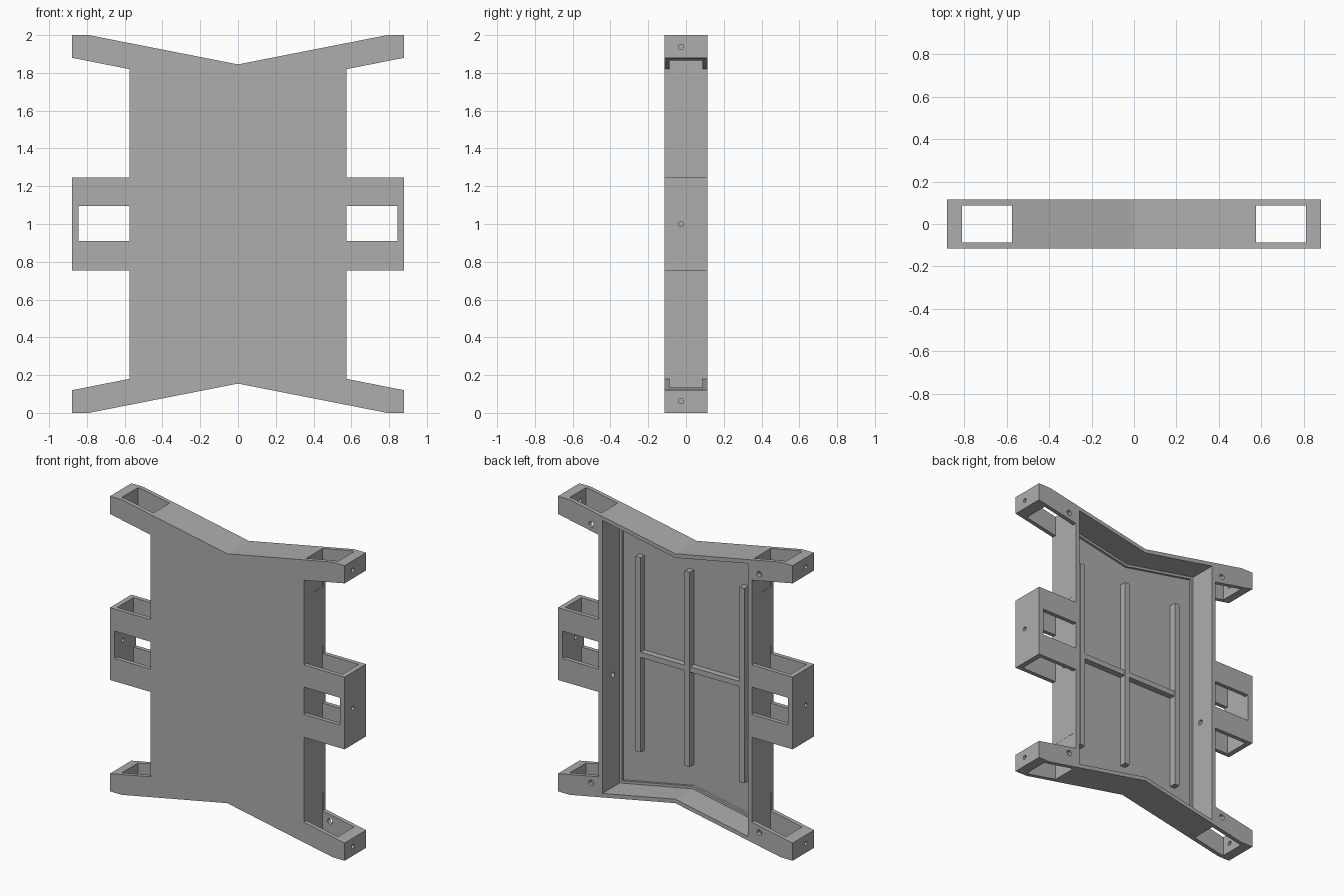
import bpy, bmesh, math
from mathutils import Matrix, Vector

cube = bpy.data.objects.get("Cube")
if cube:
    bpy.data.objects.remove(cube, do_unlink=True)

grey = bpy.data.materials.new("plain grey")
grey.use_nodes = True
colour = (0.42, 0.42, 0.42, 1)
grey.diffuse_color = colour
grey.node_tree.nodes["Principled BSDF"].inputs["Base Color"].default_value = colour

HALF = 0.115          # half depth
SKIN = 0.087          # inner faces of the arm plates
BODY = 0.575          # half width of the tray
REACH = 0.88          # half width over the arms


def add_object(name, bm):
    bmesh.ops.recalc_face_normals(bm, faces=bm.faces)
    mesh = bpy.data.meshes.new(name)
    bm.to_mesh(mesh)
    bm.free()
    mesh.materials.append(grey)
    obj = bpy.data.objects.new(name, mesh)
    bpy.context.collection.objects.link(obj)
    return obj


def prism(name, points, y0, y1):
    """Extrude an x-z outline from y0 to y1."""
    bm = bmesh.new()
    face = bm.faces.new([bm.verts.new((x, y0, z)) for x, z in points])
    grown = bmesh.ops.extrude_face_region(bm, geom=[face])["geom"]
    moved = [v for v in grown if isinstance(v, bmesh.types.BMVert)]
    bmesh.ops.translate(bm, verts=moved, vec=(0, y1 - y0, 0))
    return add_object(name, bm)


def box(name, x0, x1, y0, y1, z0, z1):
    x0, x1 = sorted((x0, x1))
    return prism(name, [(x0, z0), (x1, z0), (x1, z1), (x0, z1)], y0, y1)


def drill(name, centre, radius, axis):
    turn = Matrix.Rotation(math.pi / 2, 4, "Y" if axis == "X" else "X")
    bm = bmesh.new()
    bmesh.ops.create_cone(bm, cap_ends=True, segments=20, radius1=radius, radius2=radius,
                          depth=0.12, matrix=Matrix.Translation(Vector(centre)) @ turn)
    return add_object(name, bm)


def mirrored(quarter):
    """Complete an outline from its upper right quarter, listed top to middle."""
    right = quarter + [(x, 2 - z) for x, z in reversed(quarter)]
    left = [(-x, z) for x, z in reversed(right) if x > 0]
    return right + left


def cavity(name, half_width, drop, floor):
    ridge = 1.845 - drop
    return prism(name, mirrored([(0, ridge), (half_width, ridge + 0.196 * half_width)]),
                 floor, HALF + 0.1)


# Solid outline of tray, corner arms and side brackets
frame = prism("tray_frame", mirrored([
    (0, 1.845), (0.79, 2.0), (REACH, 2.0), (REACH, 1.88), (BODY, 1.82),
    (BODY, 1.245), (REACH, 1.245)]), -HALF, HALF)

# Stepped hollow that leaves the walls and a low inner lip
cutters = [cavity("hollow", 0.547, 0.027, -0.07),
           cavity("floor_hollow", 0.53, 0.044, -0.086)]

start = BODY - 0.001
for s in (-1, 1):
    # Vertical slots through the arms and brackets
    for z0, z1 in ((-0.1, 0.3), (1.7, 2.1)):
        cutters.append(box("arm_slot", s * start, s * 0.81, -SKIN, SKIN, z0, z1))
    cutters.append(box("bracket_slot", s * start, s * 0.845, -SKIN, SKIN, 0.7, 1.3))
    # Window through the bracket plates
    cutters.append(box("bracket_window", s * start, s * 0.845, -0.2, 0.2, 0.91, 1.095))
    # Screw holes in the end plates, back plates and tray walls
    for z in (0.063, 1.0, 1.937):
        cutters.append(drill("end_hole", (s * 0.85, -0.027, z), 0.014, "X"))
    for z in (0.124, 1.876):
        cutters.append(drill("back_hole", (s * 0.63, 0.11, z), 0.019, "Y"))
    cutters.append(drill("wall_hole", (s * 0.56, 0, 0.835), 0.018, "X"))

for cutter in cutters:
    cutter.hide_render = True
    mod = frame.modifiers.new(cutter.name, "BOOLEAN")
    mod.operation = "DIFFERENCE"
    mod.solver = "EXACT"
    mod.object = cutter

# Bake the cuts and drop the cutters
bpy.context.view_layer.update()
graph = bpy.context.evaluated_depsgraph_get()
baked = bpy.data.meshes.new_from_object(frame.evaluated_get(graph))
frame.modifiers.clear()
frame.data = baked
for cutter in cutters:
    bpy.data.objects.remove(cutter, do_unlink=True)

# Stiffening ribs on the tray floor
for name, x in (("left_rib", 0.39), ("middle_rib", 0.02), ("right_rib", -0.39)):
    box(name, x - 0.019, x + 0.019, -0.09, -0.041, 0.34, 1.66)
box("cross_rib", -0.39, 0.39, -0.09, -0.045, 0.982, 1.018)
